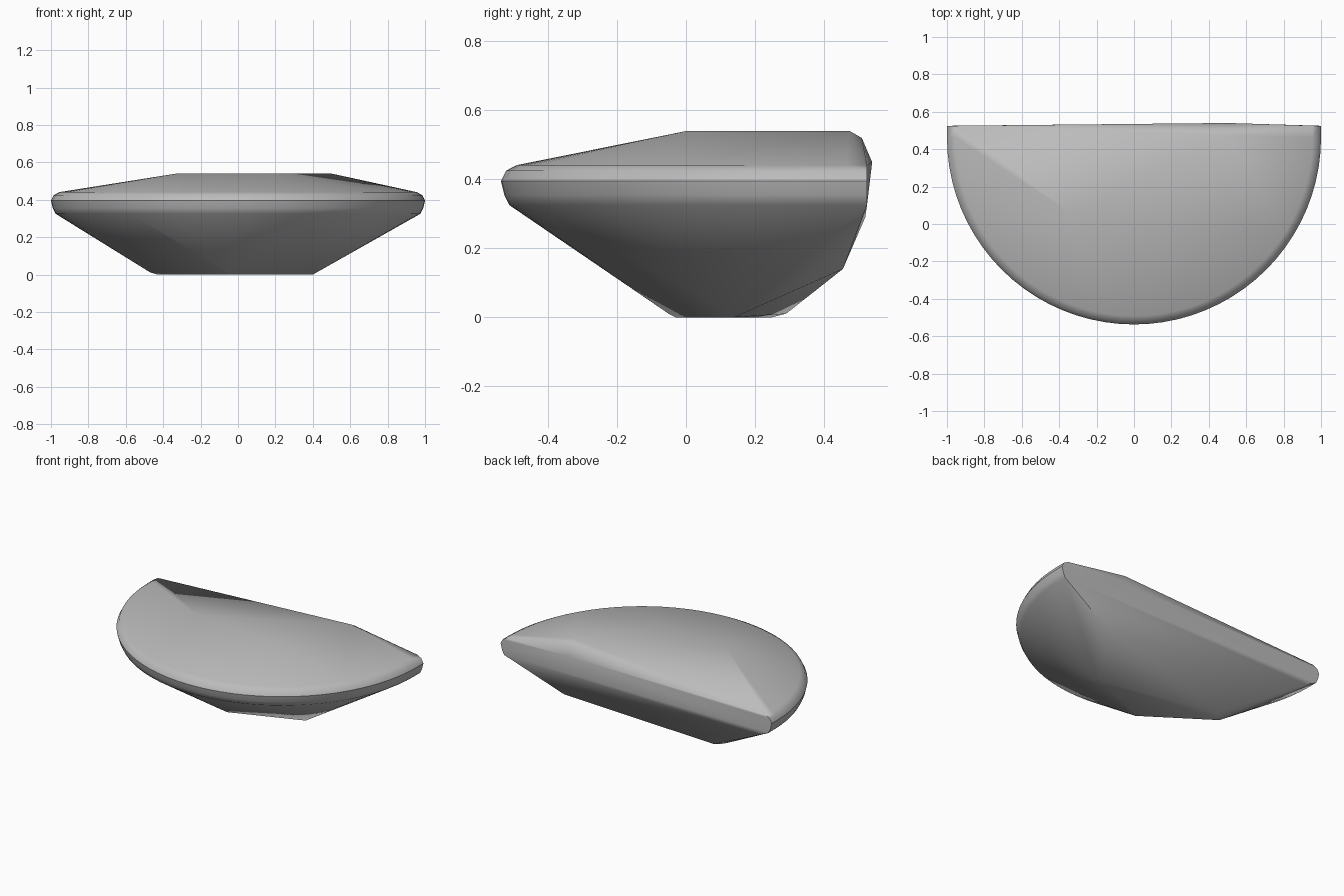
import bpy
import bmesh
import math

default = bpy.data.objects.get("Cube")
if default:
    bpy.data.objects.remove(default, do_unlink=True)

# Plain grey stone
grey = bpy.data.materials.new("stone grey")
grey.use_nodes = True
colour = (0.5, 0.5, 0.5, 1)
grey.diffuse_color = colour
grey.node_tree.nodes["Principled BSDF"].inputs["Base Color"].default_value = colour

bm = bmesh.new()

# Rounded half-circle rim: radius and height of each ring
rim_profile = [(0.975, 0.325), (0.99, 0.355), (1.0, 0.395), (0.985, 0.425), (0.955, 0.441)]
centre_y, back_y, steps = 0.463, 0.525, 40
for radius, z in rim_profile:
    for i in range(steps + 1):
        a = math.pi * i / steps
        bm.verts.new((radius * math.cos(a), centre_y - radius * math.sin(a), z))
    for side in (-1, 1):
        bm.verts.new((side * radius, back_y, z))

# Top facets, back bulge and small base
top = [(0.2, 0, 0.54), (-0.33, 0.05, 0.54), (0.5, 0.475, 0.54), (0.5, 0.51, 0.52)]
back = [(0.5, 0.54, 0.45), (0.58, 0.455, 0.14), (-0.9, 0.52, 0.29)]
base = [(0.40, 0.14, 0), (-0.05, -0.03, 0), (-0.43, 0.25, 0), (-0.41, 0.29, 0.01),
        (-0.47, 0.23, 0.012), (-0.05, -0.05, 0.01), (0.42, 0.15, 0.012)]
for point in top + back + base:
    bm.verts.new(point)

# Wrap a convex skin over all points
result = bmesh.ops.convex_hull(bm, input=bm.verts)
unused = {v for key in ("geom_interior", "geom_unused") for v in result[key]
          if isinstance(v, bmesh.types.BMVert)}
bmesh.ops.delete(bm, geom=list(unused), context='VERTS')
bmesh.ops.recalc_face_normals(bm, faces=bm.faces)

mesh = bpy.data.meshes.new("half_disc_stone")
bm.to_mesh(mesh)
bm.free()
mesh.materials.append(grey)
stone = bpy.data.objects.new("half_disc_stone", mesh)
bpy.context.collection.objects.link(stone)

# Soft facets with a crisp back edge
bpy.context.view_layer.objects.active = stone
stone.select_set(True)
bpy.ops.object.shade_smooth_by_angle(angle=math.radians(38))
